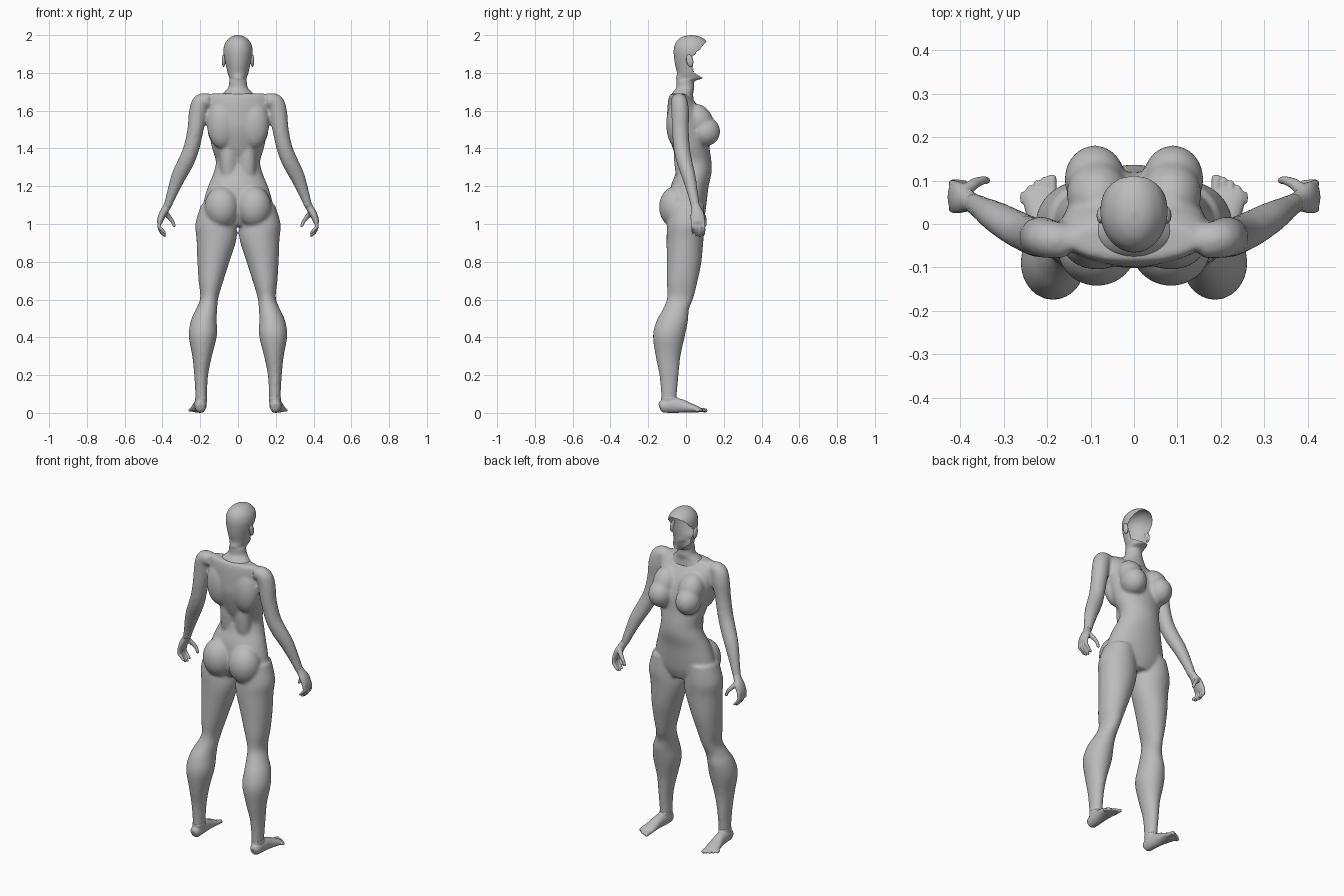
import bpy, bmesh, math
from mathutils import Vector, Matrix

skin = bpy.data.materials.new("plain_grey")
skin.diffuse_color = (0.5, 0.5, 0.5, 1)


def spline(pts, steps):
    """Catmull-Rom interpolation of (x, y, z, r1, r2) stations."""
    p = [pts[0]] + list(pts) + [pts[-1]]
    out = []
    for i in range(1, len(p) - 2):
        for s in range(steps):
            t = s / steps
            out.append([0.5 * (2 * b + (c - a) * t + (2*a - 5*b + 4*c - d) * t*t
                               + (3*b - a - 3*c + d) * t**3)
                        for a, b, c, d in zip(*p[i-1:i+3])])
    return out + [list(pts[-1])]


def tube(bm, pts, ref=(0, 1, 0), sides=(1, -1), n=24, steps=4, flat=False):
    """Closed elliptical loft; ref fixes the direction of the second radius."""
    st = spline(pts, steps)
    for s in sides:
        rings = []
        for i, q in enumerate(st):
            t = Vector(st[min(i+1, len(st)-1)][:3]) - Vector(st[max(i-1, 0)][:3])
            t = Vector((0, 0, 1 if t.z > 0 else -1)) if flat else t.normalized()
            a = Vector(ref).cross(t).normalized()
            b = t.cross(a)
            ring = []
            for k in range(n):
                w = 2 * math.pi * k / n
                v = Vector(q[:3]) + a * q[3] * math.cos(w) + b * q[4] * math.sin(w)
                ring.append(bm.verts.new((v.x * s, v.y, v.z)))
            rings.append(ring)
        for r0, r1 in zip(rings, rings[1:]):
            for k in range(n):
                bm.faces.new((r0[k], r0[(k+1) % n], r1[(k+1) % n], r1[k]))
        bm.faces.new(rings[0])
        bm.faces.new(rings[-1])


def ball(bm, c, r, sides=(1, -1), tilt=0):
    for s in sides:
        m = (Matrix.Translation((c[0]*s, c[1], c[2])) @ Matrix.Rotation(tilt, 4, 'X')
             @ Matrix.Diagonal((*r, 1)))
        bmesh.ops.create_uvsphere(bm, u_segments=24, v_segments=16, radius=1, matrix=m)


def finish(name, bm, voxel=0, smooth=4):
    bmesh.ops.recalc_face_normals(bm, faces=bm.faces)
    for f in bm.faces:
        f.smooth = True
    me = bpy.data.meshes.new(name)
    bm.to_mesh(me)
    bm.free()
    me.materials.append(skin)
    ob = bpy.data.objects.new(name, me)
    bpy.context.collection.objects.link(ob)
    if voxel:
        m = ob.modifiers.new("blend", 'REMESH')
        m.mode, m.voxel_size, m.use_smooth_shade = 'VOXEL', voxel, True
        m = ob.modifiers.new("soften", 'SMOOTH')
        m.factor, m.iterations = 0.5, smooth
    return ob


# body: torso, chest, hips, legs and arms blended together
bm = bmesh.new()
tube(bm, [(0, .01, .99, .10, .07), (0, .005, 1.05, .185, .095), (0, .01, 1.12, .182, .10),
          (0, .02, 1.2, .158, .10), (0, .04, 1.27, .13, .095), (0, .045, 1.33, .117, .09),
          (0, .027, 1.4, .137, .098), (0, .008, 1.5, .157, .107), (0, -.005, 1.58, .168, .095),
          (0, -.025, 1.65, .17, .07), (0, -.04, 1.69, .15, .045)],
     sides=(1,), n=40, flat=True)
ball(bm, (.09, .103, 1.49), (.07, .078, .078))
ball(bm, (.085, .07, 1.55), (.07, .07, .09), tilt=.5)
ball(bm, (.085, -.055, 1.09), (.092, .088, .11))
ball(bm, (.085, -.045, 1.53), (.08, .06, .13))
ball(bm, (.05, -.02, 1.32), (.045, .042, .17), tilt=.1)
tube(bm, [(.112, .005, 1.1, .085, .09), (.118, .0, 1.0, .108, .1), (.114, -.005, .92, .106, .098),
          (.13, -.01, .8, .085, .092), (.143, -.02, .7, .066, .082), (.152, -.03, .61, .048, .07),
          (.166, -.053, .55, .056, .069), (.181, -.072, .49, .068, .083),
          (.186, -.09, .41, .075, .085), (.19, -.095, .3, .052, .066),
          (.195, -.09, .2, .037, .051), (.195, -.09, .1, .031, .042), (.195, -.09, .06, .031, .042)],
     flat=True)
tube(bm, [(.15, -.04, 1.655, .035, .04), (.195, -.035, 1.645, .046, .044),
          (.212, -.03, 1.59, .048, .047), (.225, -.03, 1.5, .043, .045),
          (.247, -.022, 1.4, .042, .043), (.275, -.008, 1.33, .043, .041),
          (.315, .015, 1.25, .039, .036), (.35, .036, 1.16, .028, .028),
          (.374, .05, 1.09, .021, .024)])
finish("body", bm, .009, 5)

# hands: palm, four curled fingers and thumb
bm = bmesh.new()
tube(bm, [(.37, .048, 1.105, .02, .023), (.38, .053, 1.085, .02, .025),
          (.4, .06, 1.05, .02, .036), (.413, .062, 1.015, .016, .037),
          (.414, .062, 1.0, .010, .033)])
for i in range(4):
    y = .034 + .019 * i
    drop = (.016, .003, 0, .008)[i]
    tube(bm, [(.413, y, 1.02, .010, .010), (.417, y + .002, .985, .0095, .0095),
              (.407, y + .003, .958 + drop, .009, .009),
              (.388, y + .003, .938 + drop, .007, .007),
              (.382, y + .003, .934 + drop, .003, .003)], n=12)
tube(bm, [(.388, .075, 1.065, .014, .016), (.368, .092, 1.04, .013, .013),
          (.348, .1, 1.015, .010, .010), (.338, .1, .99, .008, .008),
          (.336, .1, .983, .003, .003)], n=12)
finish("hands", bm, .004, 3)

# feet: heel-to-ball loft, ankle and five toes
bm = bmesh.new()
tube(bm, [(.198, -.14, .03, .014, .018), (.198, -.125, .034, .028, .033),
          (.2, -.08, .04, .032, .04), (.204, -.03, .037, .032, .037),
          (.21, .02, .027, .037, .026), (.215, .06, .019, .041, .017),
          (.216, .078, .015, .036, .011)], ref=(0, 0, 1))
tube(bm, [(.195, -.09, .085, .032, .043), (.197, -.088, .03, .03, .04)])
for i in range(5):
    x, tip, r = .187 + .0165 * i, .113 - .0025 * i - .0018 * i * i, (.0115, .009, .0085, .008, .0075)[i]
    tube(bm, [(x, .05, .018, r, r), (x + .002, tip - .018, .014, r, r),
              (x + .002, tip - .004, .0115, r * .9, r * .9),
              (x + .002, tip, .011, r * .4, r * .4)], ref=(0, 0, 1), n=12)
finish("feet", bm, .004, 3)


# head and neck: thin shell with an open face
def face_edge(z):
    prof = [(1.768, .10), (1.80, .04), (1.88, .03), (1.972, .115)]
    for (z0, y0), (z1, y1) in zip(prof, prof[1:]):
        if z0 <= z <= z1:
            return y0 + (y1 - y0) * (z - z0) / (z1 - z0)
    return 1


bm = bmesh.new()
tube(bm, [(0, -.02, 1.655, .115, .06), (0, -.018, 1.69, .082, .056), (0, -.005, 1.72, .053, .048),
          (0, -.002, 1.755, .046, .048), (0, .018, 1.773, .046, .07), (0, .022, 1.80, .055, .07),
          (0, .026, 1.84, .064, .083), (0, .028, 1.88, .073, .091), (0, .029, 1.92, .077, .094),
          (0, .03, 1.955, .069, .087), (0, .029, 1.98, .05, .066), (0, .028, 1.994, .029, .038),
          (0, .028, 2.0, .004, .005)],
     sides=(1,), n=96, steps=8, flat=True)
bmesh.ops.recalc_face_normals(bm, faces=bm.faces)
gone = [f for f in bm.faces if f.calc_center_median().y > face_edge(f.calc_center_median().z)]
bmesh.ops.delete(bm, geom=gone, context='FACES')
finish("head", bm)

# ears
bm = bmesh.new()
ball(bm, (.076, .02, 1.865), (.010, .018, .034), tilt=.2)
finish("ears", bm)
